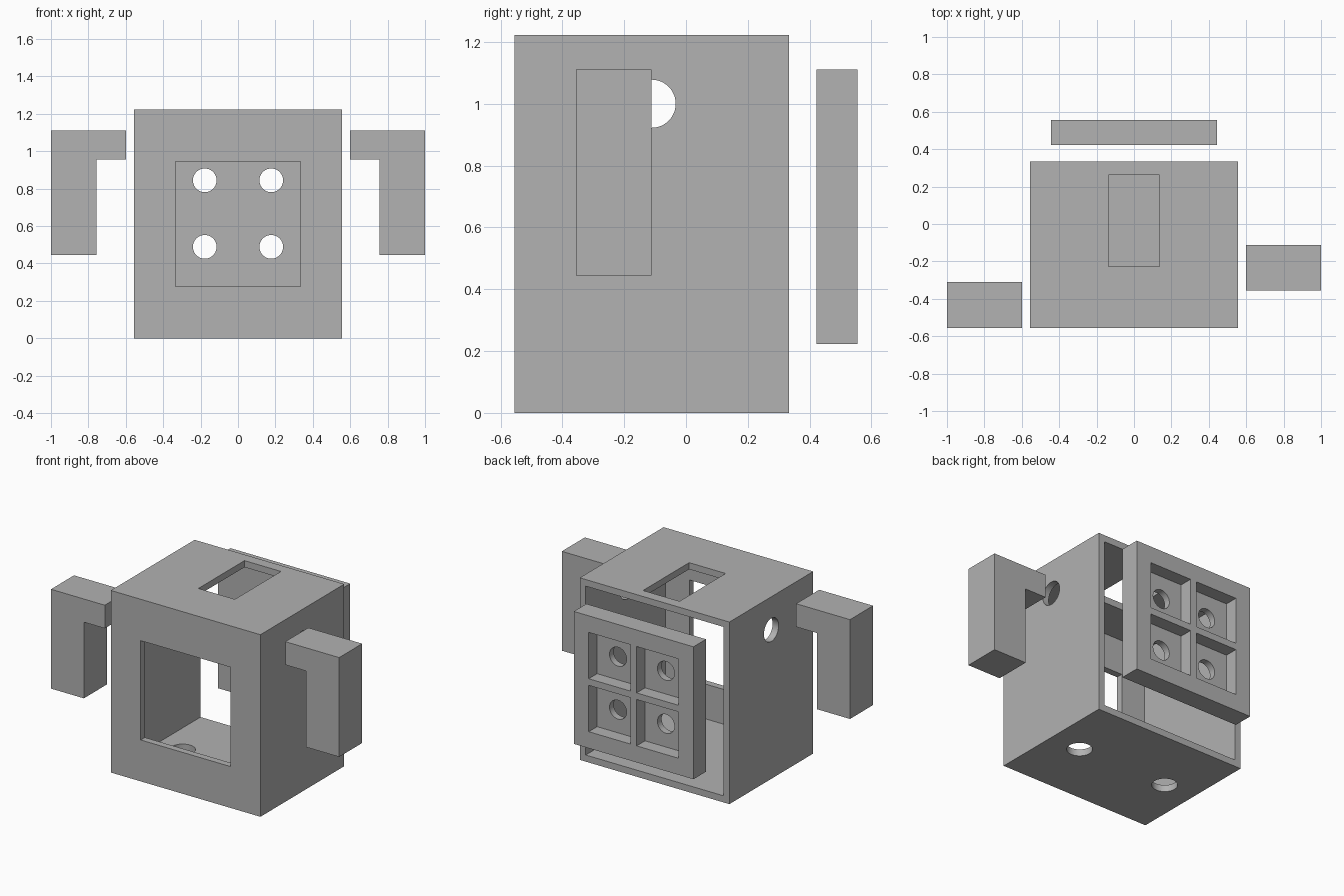
import bpy
import bmesh
from mathutils import Matrix, Vector

U = 1 / 45      # design unit: walls are two units thick
WALL = 2

if "Cube" in bpy.data.objects:
    bpy.data.objects.remove(bpy.data.objects["Cube"], do_unlink=True)

# Single matte grey
GREY = (0.445, 0.445, 0.445, 1)
grey = bpy.data.materials.new("plain grey")
grey.use_nodes = True
grey.diffuse_color = GREY
grey.node_tree.nodes["Principled BSDF"].inputs["Base Color"].default_value = GREY


def make_object(name, bm):
    bmesh.ops.recalc_face_normals(bm, faces=bm.faces)
    mesh = bpy.data.meshes.new(name)
    bm.to_mesh(mesh)
    bm.free()
    mesh.materials.append(grey)
    obj = bpy.data.objects.new(name, mesh)
    bpy.context.scene.collection.objects.link(obj)
    return obj


def box(name, x, y, z):
    """Box from (low, high) ranges given in design units."""
    ranges = (x, y, z)
    mid = Vector([(a + b) / 2 * U for a, b in ranges])
    size = Vector([(b - a) * U for a, b in ranges])
    bm = bmesh.new()
    bmesh.ops.create_cube(bm, size=1, matrix=Matrix.Translation(mid) @ Matrix.Diagonal(size).to_4x4())
    return make_object(name, bm)


def rod(name, axis, centre, radius, length):
    """Cylinder along an axis, in design units."""
    turn = Vector((0, 0, 1)).rotation_difference(Vector(axis)).to_matrix().to_4x4()
    bm = bmesh.new()
    bmesh.ops.create_cone(bm, cap_ends=True, segments=48, radius1=radius * U, radius2=radius * U,
                          depth=length * U, matrix=Matrix.Translation(Vector(centre) * U) @ turn)
    return make_object(name, bm)


def carve(obj, cutters):
    """Subtract every cutter, bake the result and drop the cutters."""
    for cutter in cutters:
        cutter.hide_render = True
        mod = obj.modifiers.new("cut", 'BOOLEAN')
        mod.operation = 'DIFFERENCE'
        mod.solver = 'EXACT'
        mod.object = cutter
    graph = bpy.context.evaluated_depsgraph_get()
    mesh = bpy.data.meshes.new_from_object(obj.evaluated_get(graph))
    obj.modifiers.clear()
    obj.data = mesh
    for cutter in cutters:
        bpy.data.objects.remove(cutter, do_unlink=True)
    bpy.ops.object.select_all(action='DESELECT')
    obj.select_set(True)
    bpy.context.view_layer.objects.active = obj
    bpy.ops.object.shade_smooth_by_angle()


# Hollow body, open at the back, with window, top slot, arm and leg holes
body = box("body_shell", (-25, 25), (-25, 15), (0, 55))
inner = 25 - WALL
cuts = [
    box("cavity", (-inner, inner), (-inner, 20), (WALL, 55 - WALL)),
    box("window", (-15, 15), (-30, -20), (12.5, 42.5)),
    box("top_slot", (-6.1, 6.1), (-10.2, 11.8), (50, 60)),
    rod("arm_hole", (1, 0, 0), (0, -5, 45), 3.5, 60),
]
for side in (-1, 1):
    cuts.append(rod("leg_hole", (0, 0, 1), (side * 15, -5, 0), 3.5, 10))
carve(body, cuts)

# Detached back panel with four pockets, each with a round hole
panel = box("back_panel", (-20, 20), (19, 25), (10, 50))
cuts = []
for x in (-8, 8):
    for z in (22, 38):
        cuts.append(box("pocket", (x - 7, x + 7), (19 + WALL, 30), (z - 7, z + 7)))
        cuts.append(rod("pocket_hole", (0, 1, 0), (x, 20, z), 2.85, 16))
carve(panel, cuts)


# L-shaped arms, extruded from a profile
def arm(name, side, front):
    profile = [(27, 50), (45, 50), (45, 20), (34, 20), (34, 43), (27, 43)]
    bm = bmesh.new()
    face = bm.faces.new([bm.verts.new((side * x * U, front * U, z * U)) for x, z in profile])
    result = bmesh.ops.extrude_face_region(bm, geom=[face])
    moved = [v for v in result["geom"] if isinstance(v, bmesh.types.BMVert)]
    bmesh.ops.translate(bm, verts=moved, vec=(0, 11 * U, 0))
    return make_object(name, bm)


arm("left_arm", 1, -16)
arm("right_arm", -1, -25)
